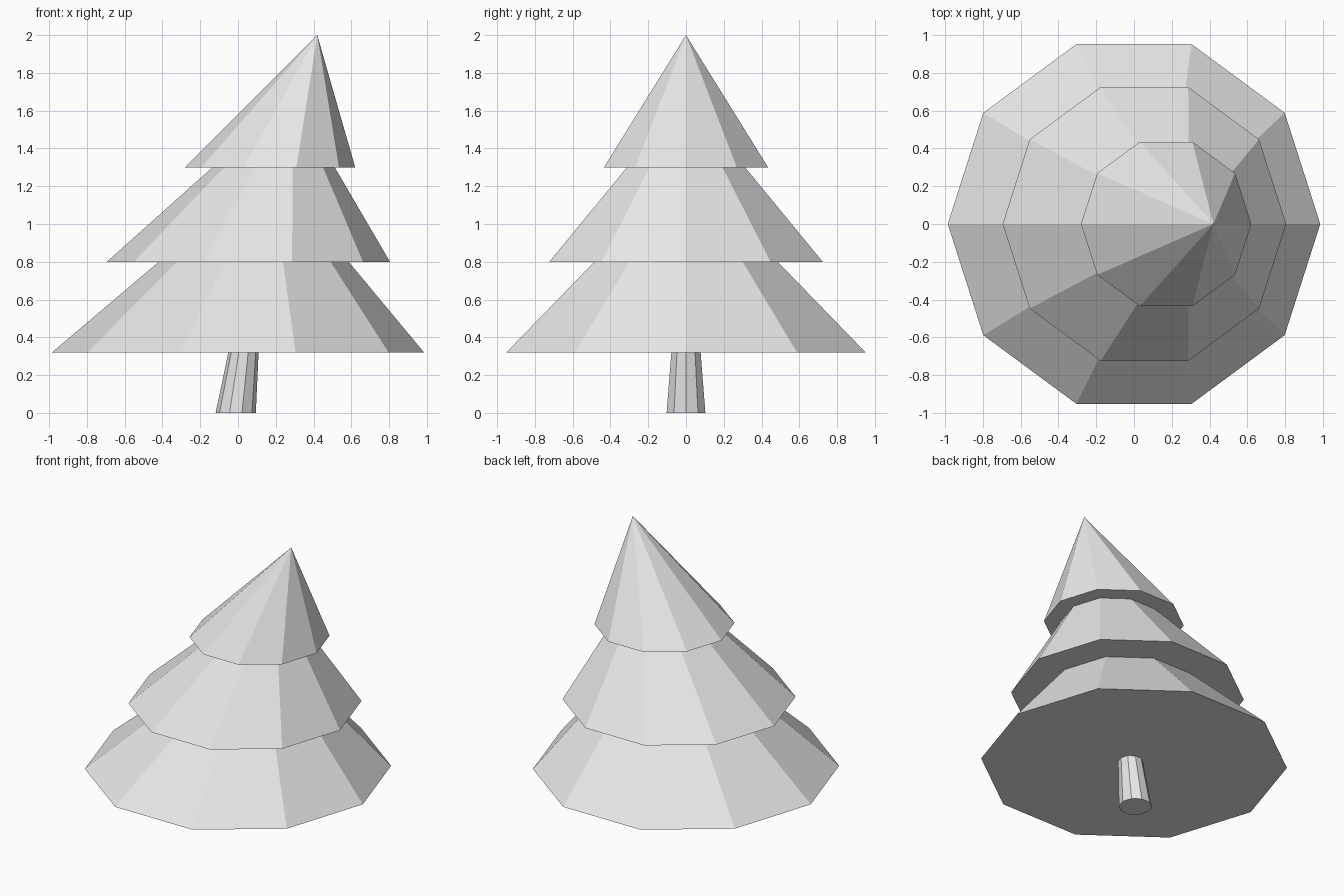
import bpy, bmesh, math

if "Cube" in bpy.data.objects:
    bpy.data.objects.remove(bpy.data.objects["Cube"])

SIDES = 10
SQUASH = 0.985  # rings are slightly narrower along the lean

grey = bpy.data.materials.new("plain_grey")
grey.diffuse_color = (0.8, 0.8, 0.8, 1)
grey.use_nodes = True
grey.node_tree.nodes["Principled BSDF"].inputs["Base Color"].default_value = grey.diffuse_color


def ring(bm, x, z, radius):
    step = 2 * math.pi / SIDES
    return [bm.verts.new((x + radius * SQUASH * math.cos(i * step),
                          radius * math.sin(i * step), z)) for i in range(SIDES)]


def leaning_part(name, base, top):
    """Flat-sided cone or tapered post; base and top are (x, z, radius)."""
    bm = bmesh.new()
    low = ring(bm, *base)
    bm.faces.new(low[::-1])
    if top[2] == 0:
        tip = bm.verts.new((top[0], 0, top[1]))
        for i in range(SIDES):
            bm.faces.new((low[i], low[(i + 1) % SIDES], tip))
    else:
        high = ring(bm, *top)
        bm.faces.new(high)
        for i in range(SIDES):
            j = (i + 1) % SIDES
            bm.faces.new((low[i], low[j], high[j], high[i]))
    mesh = bpy.data.meshes.new(name)
    bm.to_mesh(mesh)
    bm.free()
    mesh.materials.append(grey)
    obj = bpy.data.objects.new(name, mesh)
    bpy.context.collection.objects.link(obj)


# Trunk, reaching just inside the lowest tier
leaning_part("trunk", (-0.012, 0, 0.108), (0.034, 0.36, 0.078))

# Three tiers of branches leaning towards +x
leaning_part("lower_branches", (0.0, 0.32, 1.0), (0.17, 1.30, 0))
leaning_part("middle_branches", (0.055, 0.80, 0.761), (0.29, 1.68, 0))
leaning_part("top_branches", (0.17, 1.30, 0.457), (0.42, 2.0, 0))
